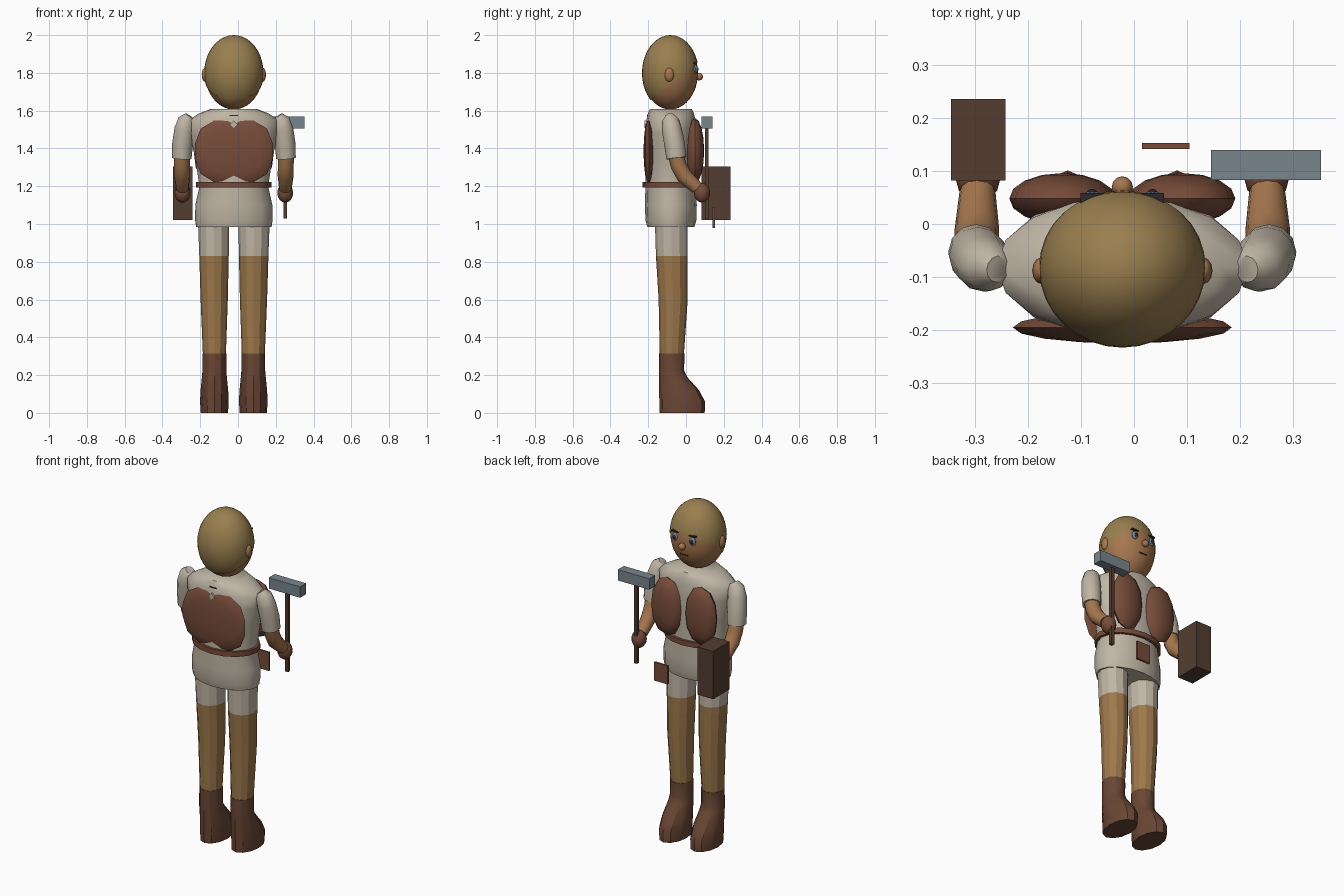
import bpy, bmesh, math
from mathutils import Vector, Matrix

if "Cube" in bpy.data.objects:
    bpy.data.objects.remove(bpy.data.objects["Cube"])

CX = -0.022   # body centre line (carried gear shifts it off x = 0)
CY = -0.08
MATS = {}


def mat(name, rgb):
    m = bpy.data.materials.new(name)
    m.diffuse_color = [(c / 255) ** 2.2 for c in rgb] + [1]
    m.use_nodes = True
    m.node_tree.nodes["Principled BSDF"].inputs["Base Color"].default_value = m.diffuse_color
    MATS[name] = m


for n, c in dict(hair=(152, 126, 80), skin=(164, 118, 80), shirt=(190, 180, 163),
                 leather=(118, 77, 60), boot=(105, 72, 55), trousers=(156, 119, 76),
                 steel=(118, 132, 140), wood=(84, 64, 52), dark=(45, 45, 50),
                 eye=(110, 135, 155)).items():
    mat(n, c)


def finish(bm, name, colour, angle=35):
    bmesh.ops.recalc_face_normals(bm, faces=bm.faces)
    me = bpy.data.meshes.new(name)
    bm.to_mesh(me)
    bm.free()
    me.materials.append(MATS[colour])
    for p in me.polygons:
        p.use_smooth = angle > 0
    if angle > 0:
        me.set_sharp_from_angle(angle=math.radians(angle))
    ob = bpy.data.objects.new(name, me)
    bpy.context.collection.objects.link(ob)
    return ob


def skin_rings(name, colour, rings, angle):
    bm = bmesh.new()
    rows = [[bm.verts.new(p) for p in r] for r in rings]
    n = len(rows[0])
    for a, b in zip(rows, rows[1:]):
        for i in range(n):
            bm.faces.new((a[i], a[(i + 1) % n], b[(i + 1) % n], b[i]))
    bm.faces.new(rows[0])
    bm.faces.new(rows[-1])
    return finish(bm, name, colour, angle)


def loft(name, colour, sections, n=12, angle=35):
    """Horizontal ellipses: (cx, cy, z, rx, ry)."""
    t = [2 * math.pi * i / n for i in range(n)]
    return skin_rings(name, colour, [[(cx + rx * math.cos(a), cy + ry * math.sin(a), z)
                                      for a in t] for cx, cy, z, rx, ry in sections], angle)


def tube(name, colour, path, n=10, angle=35):
    """Round sections along a path: (x, y, z, radius)."""
    pts = [Vector(p[:3]) for p in path]
    rings = []
    for i, p in enumerate(pts):
        d = (pts[min(i + 1, len(pts) - 1)] - pts[max(i - 1, 0)]).normalized()
        u = Vector((1, 0, 0))
        u = (u - d * u.dot(d)).normalized()
        v = d.cross(u)
        r = path[i][3]
        rings.append([p + r * (u * math.cos(2 * math.pi * k / n) + v * math.sin(2 * math.pi * k / n))
                      for k in range(n)])
    return skin_rings(name, colour, rings, angle)


def ball(name, colour, loc, rad, seg=16, rows=10, cut=None, power=None, angle=35):
    """Ellipsoid; cut = (point, normal) trims one side, power squares the xz outline."""
    bm = bmesh.new()
    bmesh.ops.create_uvsphere(bm, u_segments=seg, v_segments=rows, radius=1)
    if power:   # lens shape with its pole along y
        bmesh.ops.rotate(bm, verts=bm.verts, matrix=Matrix.Rotation(math.pi / 2, 3, 'X'))
        for v in bm.verts:
            r = math.hypot(v.co.x, v.co.z)
            if r > 1e-5:
                f = (abs(v.co.x / r) ** power + abs(v.co.z / r) ** power) ** (-1 / power)
                v.co.x *= f
                v.co.z *= f
    bmesh.ops.scale(bm, verts=bm.verts, vec=rad)
    bmesh.ops.translate(bm, verts=bm.verts, vec=loc)
    if cut:
        bmesh.ops.bisect_plane(bm, geom=bm.verts[:] + bm.edges[:] + bm.faces[:],
                               plane_co=cut[0], plane_no=cut[1], clear_inner=True)
    return finish(bm, name, colour, angle)


def box(name, colour, lo, hi):
    bm = bmesh.new()
    bmesh.ops.create_cube(bm, size=1)
    bmesh.ops.scale(bm, verts=bm.verts, vec=[b - a for a, b in zip(lo, hi)])
    bmesh.ops.translate(bm, verts=bm.verts, vec=[(a + b) / 2 for a, b in zip(lo, hi)])
    return finish(bm, name, colour, 0)


# head and hair cap, hairline slopes down towards the back
ball("head", 'skin', (CX, -0.083, 1.8), (0.153, 0.146, 0.194), 32, 20)
ball("hair", 'hair', (CX, -0.083, 1.8), (0.157, 0.15, 0.2), 32, 20,
     cut=((0, 0.06, 1.855), (0, -0.8, 1)))
ball("nose", 'skin', (CX, 0.07, 1.78), (0.02, 0.02, 0.02), 12, 8)
box("mouth", 'dark', (CX - 0.025, 0.03, 1.722), (CX + 0.025, 0.053, 1.728))

# shirt, belt
loft("shirt", 'shirt', [(CX, CY, z, rx, ry) for z, rx, ry in (
    (0.985, 0.2, 0.125), (1.02, 0.205, 0.135), (1.1, 0.204, 0.137), (1.2, 0.182, 0.135),
    (1.35, 0.205, 0.136), (1.48, 0.235, 0.136), (1.55, 0.238, 0.13),
    (1.585, 0.185, 0.122), (1.61, 0.12, 0.11))], 16, 50)
loft("belt", 'leather', [(CX, CY, 1.192, 0.2, 0.15), (CX, CY, 1.222, 0.2, 0.15)], 16)

# back plate with a small pale notch, and two chest plates
ball("back_plate", 'leather', (CX, -0.195, 1.385), (0.208, 0.03, 0.178), 14, 8, power=2.6)
box("collar_mark", 'dark', (CX - 0.022, -0.206, 1.572), (CX + 0.022, -0.18, 1.578))
bm = bmesh.new()
bmesh.ops.create_cone(bm, segments=4, radius1=0.02, radius2=0.02, depth=0.01, cap_ends=True)
bmesh.ops.rotate(bm, verts=bm.verts, matrix=Matrix.Rotation(math.pi / 2, 3, 'X'))
bmesh.ops.translate(bm, verts=bm.verts, vec=(CX, -0.215, 1.528))
finish(bm, "plate_notch", 'shirt', 0)

for side, s in (("left", -1), ("right", 1)):
    def X(d):
        return CX + s * d
    ball("chest_plate_" + side, 'leather', (X(0.113), 0.048, 1.388), (0.1, 0.048, 0.172),
         12, 8, power=2.2)
    # face details
    ball("ear_" + side, 'skin', (X(0.153), -0.088, 1.79), (0.017, 0.025, 0.037), 12, 8)
    ball("eye_" + side, 'eye', (X(0.057), 0.05, 1.818), (0.02, 0.012, 0.024), 12, 8)
    ball("pupil_" + side, 'dark', (X(0.057), 0.058, 1.818), (0.01, 0.008, 0.013), 10, 6)
    box("brow_" + side, 'dark', (X(0.057) - 0.022, 0.04, 1.847), (X(0.057) + 0.022, 0.058, 1.854))
    # arm
    tube("sleeve_" + side, 'shirt', [
        (X(0.235), -0.085, 1.572, 0.025), (X(0.25), -0.082, 1.55, 0.045),
        (X(0.262), -0.075, 1.5, 0.053), (X(0.272), -0.06, 1.42, 0.055),
        (X(0.276), -0.052, 1.348, 0.052)], 12, 50)
    tube("forearm_" + side, 'skin', [
        (X(0.276), -0.056, 1.38, 0.042), (X(0.275), -0.04, 1.31, 0.042),
        (X(0.274), -0.01, 1.255, 0.042), (X(0.273), 0.06, 1.19, 0.034)], 12, 50)
    ball("glove_" + side, 'leather', (X(0.272), 0.085, 1.165), (0.042, 0.043, 0.052), 12, 8)
    # leg
    loft("shorts_" + side, 'shirt', [
        (X(0.107), -0.078, 1.02, 0.083, 0.087), (X(0.105), -0.075, 0.83, 0.078, 0.084)], 12, 20)
    loft("trouser_leg_" + side, 'trousers', [
        (X(0.105), -0.075, 0.83, 0.078, 0.084), (X(0.104), -0.068, 0.6, 0.072, 0.077),
        (X(0.103), -0.075, 0.31, 0.061, 0.064)], 12, 20)
    loft("boot_" + side, 'boot', [
        (X(0.103), -0.02, 0, 0.072, 0.119), (X(0.103), -0.02, 0.06, 0.076, 0.121),
        (X(0.103), -0.037, 0.12, 0.073, 0.106), (X(0.103), -0.068, 0.19, 0.066, 0.074),
        (X(0.103), -0.076, 0.225, 0.063, 0.066), (X(0.103), -0.075, 0.315, 0.063, 0.067)], 12, 30)

# carried gear: hammer, case and belt pouch
box("hammer_handle", 'wood', (0.24, 0.1, 1.03), (0.26, 0.12, 1.53))
box("hammer_head", 'steel', (0.145, 0.083, 1.505), (0.352, 0.139, 1.57))
box("carried_case", 'wood', (-0.345, 0.082, 1.02), (-0.242, 0.236, 1.305))
box("belt_pouch", 'leather', (0.015, 0.141, 0.98), (0.105, 0.153, 1.09))
